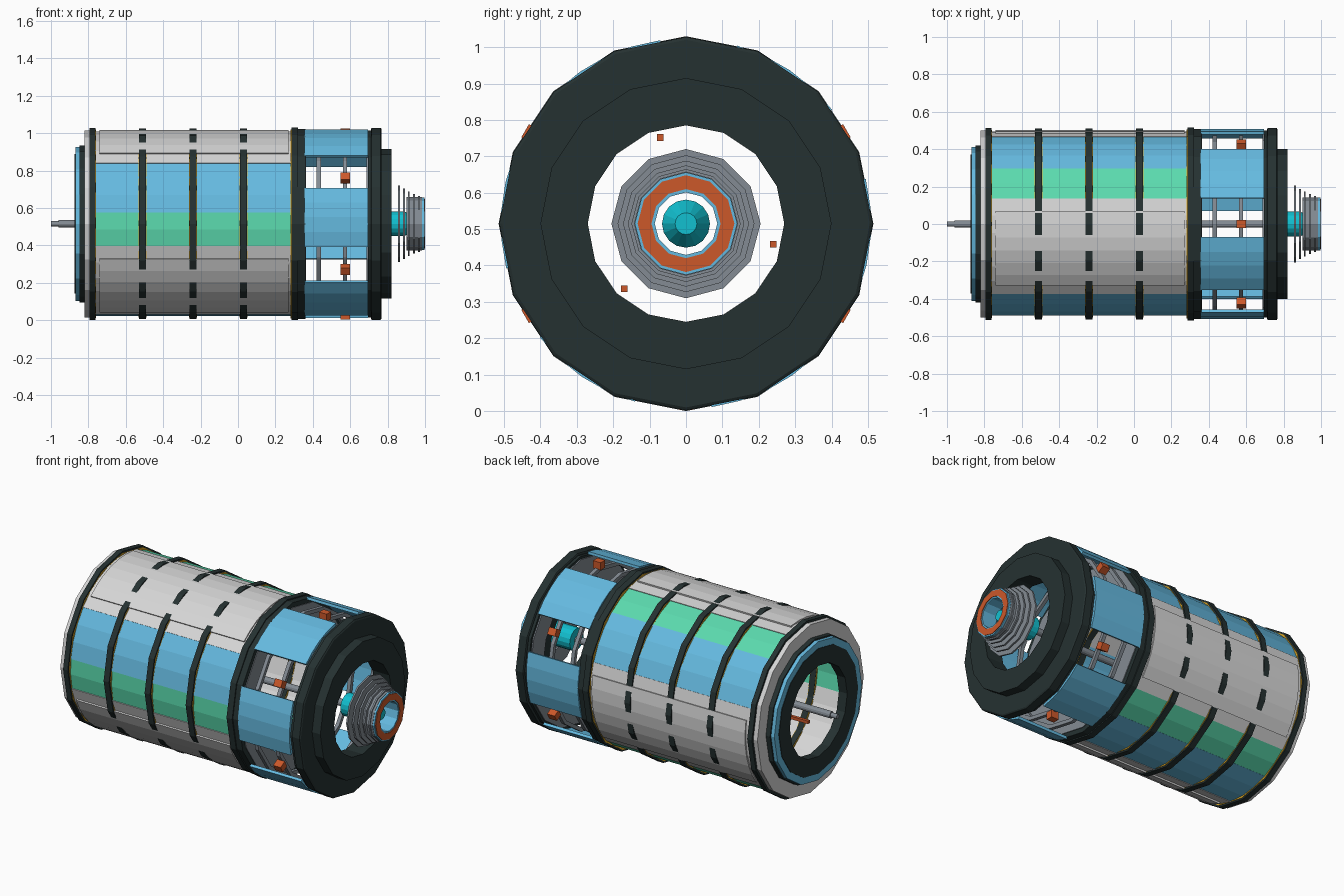
import bpy, bmesh, math
from mathutils import Matrix, Vector

if "Cube" in bpy.data.objects:
    bpy.data.objects.remove(bpy.data.objects["Cube"])

CZ = 0.515  # height of the long axis


def material(name, rgb):
    m = bpy.data.materials.new(name)
    lin = [c / 12.92 if c <= 0.04045 else ((c + 0.055) / 1.055) ** 2.4 for c in (v / 255 for v in rgb)]
    m.diffuse_color = (*lin, 1)
    m.use_nodes = True
    m.node_tree.nodes["Principled BSDF"].inputs["Base Color"].default_value = m.diffuse_color
    return m


DARK = material("dark_slate", (37, 49, 49))
LIGHT = material("light_grey", (214, 214, 214))
BLUE = material("sky_blue", (101, 186, 224))
GREEN = material("mint_green", (91, 218, 174))
STEEL = material("steel_grey", (131, 139, 147))
ORANGE = material("burnt_orange", (204, 88, 42))
TEAL = material("teal", (18, 192, 208))
GOLD = material("gold", (222, 170, 40))


def finish(name, bm, mat):
    bmesh.ops.recalc_face_normals(bm, faces=bm.faces)
    me = bpy.data.meshes.new(name)
    bm.to_mesh(me)
    bm.free()
    me.materials.append(mat)
    ob = bpy.data.objects.new(name, me)
    bpy.context.collection.objects.link(ob)
    return ob


def sweep(name, profile, mat, n=16, a0=0, a1=360):
    """Turn a closed (x, radius) profile about the long axis; angles run from +y up to +z."""
    bm = bmesh.new()
    full = a1 - a0 >= 360
    loops = []
    for i in range(n if full else n + 1):
        a = math.radians(a0 + (a1 - a0) * i / n)
        loops.append([bm.verts.new((x, r * math.cos(a), CZ + r * math.sin(a))) for x, r in profile])
    k = len(profile)
    for i in range(n):
        p, q = loops[i], loops[(i + 1) % len(loops)]
        for j in range(k):
            bm.faces.new((p[j], p[(j + 1) % k], q[(j + 1) % k], q[j]))
    if not full:
        bm.faces.new(loops[0])
        bm.faces.new(loops[-1])
    return finish(name, bm, mat)


def band(name, x0, x1, ri, ro, mat, n=16, a0=0, a1=360):
    return sweep(name, [(x0, ri), (x1, ri), (x1, ro), (x0, ro)], mat, n, a0, a1)


def box(name, x, r, angle, size, mat, turn=True):
    bm = bmesh.new()
    bmesh.ops.create_cube(bm, size=1)
    bmesh.ops.scale(bm, vec=size, verts=bm.verts)
    a = math.radians(angle)
    if turn:
        bmesh.ops.rotate(bm, matrix=Matrix.Rotation(a, 3, 'X'), verts=bm.verts)
    bmesh.ops.translate(bm, vec=Vector((x, r * math.cos(a), CZ + r * math.sin(a))), verts=bm.verts)
    return finish(name, bm, mat)


def rod(name, x0, x1, r0, r1, mat, n=12):
    bm = bmesh.new()
    m = Matrix.Translation(((x0 + x1) / 2, 0, CZ)) @ Matrix.Rotation(math.pi / 2, 4, 'Y')
    bmesh.ops.create_cone(bm, cap_ends=True, segments=n, radius1=r0, radius2=r1, depth=x1 - x0, matrix=m)
    return finish(name, bm, mat)


# main shell: grey, blue and green curved panels, repeated three times
for i in range(3):
    t = 120 * i
    band(f"grey_panel_{i}", -0.79, 0.30, 0.480, 0.495, LIGHT, 6, 74 + t, 139 + t)
    band(f"raised_plate_{i}", -0.74, 0.27, 0.490, 0.5025, LIGHT, 6, 82 + t, 131 + t)
    band(f"blue_panel_{i}", -0.79, 0.30, 0.480, 0.492, BLUE, 3, 139 + t, 173 + t)
    band(f"green_panel_{i}", -0.79, 0.30, 0.480, 0.491, GREEN, 2, 173 + t, 194 + t)
    box(f"inner_bar_{i}", -0.62, 0.247, 106.6 + t, (0.14, 0.018, 0.018), ORANGE, False)

# dark hoops around the shell with a thin gold trim
for i, x in enumerate((-0.51, -0.24, 0.03)):
    band(f"shell_hoop_{i}", x - 0.018, x + 0.018, 0.478, 0.510, DARK)
    band(f"gold_trim_{i}", x - 0.021, x + 0.021, 0.480, 0.5, GOLD)
band("left_hoop", -0.793, -0.762, 0.46, 0.513, DARK)
band("left_gold_trim", -0.78, -0.759, 0.48, 0.503, GOLD)
band("middle_hoop", 0.285, 0.322, 0.44, 0.515, DARK)
band("middle_gold_trim", 0.282, 0.30, 0.48, 0.505, GOLD)
band("middle_hoop_wide", 0.322, 0.360, 0.40, 0.508, DARK)
band("middle_wall", 0.345, 0.364, 0.36, 0.48, STEEL)

# left end cap
band("left_rim", -0.82, -0.79, 0.40, 0.500, LIGHT)
band("left_collar", -0.848, -0.818, 0.27, 0.420, DARK)
band("left_blue_ring", -0.87, -0.846, 0.36, 0.412, BLUE)
band("left_face", -0.873, -0.846, 0.27, 0.372, DARK)

# open section: six blue plates, hoops and orange clamps
for i in range(6):
    t = 60 * i
    band(f"outer_plate_{i}", 0.355, 0.695, 0.493, 0.509, BLUE, 4, 98 + t, 134 + t)
    box(f"clamp_{i}", 0.573, 0.488, 30 + t, (0.05, 0.045, 0.042), ORANGE)
for i, x in enumerate((0.432, 0.573)):
    band(f"support_hoop_{i}", x - 0.011, x + 0.011, 0.452, 0.474, STEEL)

# right end cap
band("right_wall", 0.688, 0.715, 0.36, 0.485, STEEL)
band("right_hoop_inner", 0.695, 0.72, 0.40, 0.500, DARK)
sweep("right_cap", [(0.712, 0.27), (0.822, 0.27), (0.822, 0.40), (0.768, 0.40),
                    (0.768, 0.505), (0.763, 0.513), (0.715, 0.513), (0.712, 0.508)], DARK)

# central spindle
rod("spindle_tip", -1.0, -0.95, 0.014, 0.014, STEEL)
rod("spindle", -0.96, 0.74, 0.020, 0.020, STEEL)
rod("teal_body", 0.72, 0.89, 0.066, 0.066, TEAL, 16)
rod("teal_nose", 0.89, 0.95, 0.066, 0.030, TEAL, 16)

# stepped nozzle of thin discs with an orange lip
for i, (x, r) in enumerate(((0.860, 0.205), (0.887, 0.188), (0.913, 0.173), (0.940, 0.160), (0.967, 0.150))):
    band(f"nozzle_disc_{i}", x - 0.005, x + 0.005, 0.095, r, STEEL, 12)
band("nozzle_sleeve", 0.90, 0.985, 0.10, 0.143, STEEL, 12)
band("nozzle_blue_liner", 0.90, 0.996, 0.086, 0.141, BLUE, 12)
band("nozzle_lip", 0.98, 1.0, 0.095, 0.133, ORANGE, 12)
